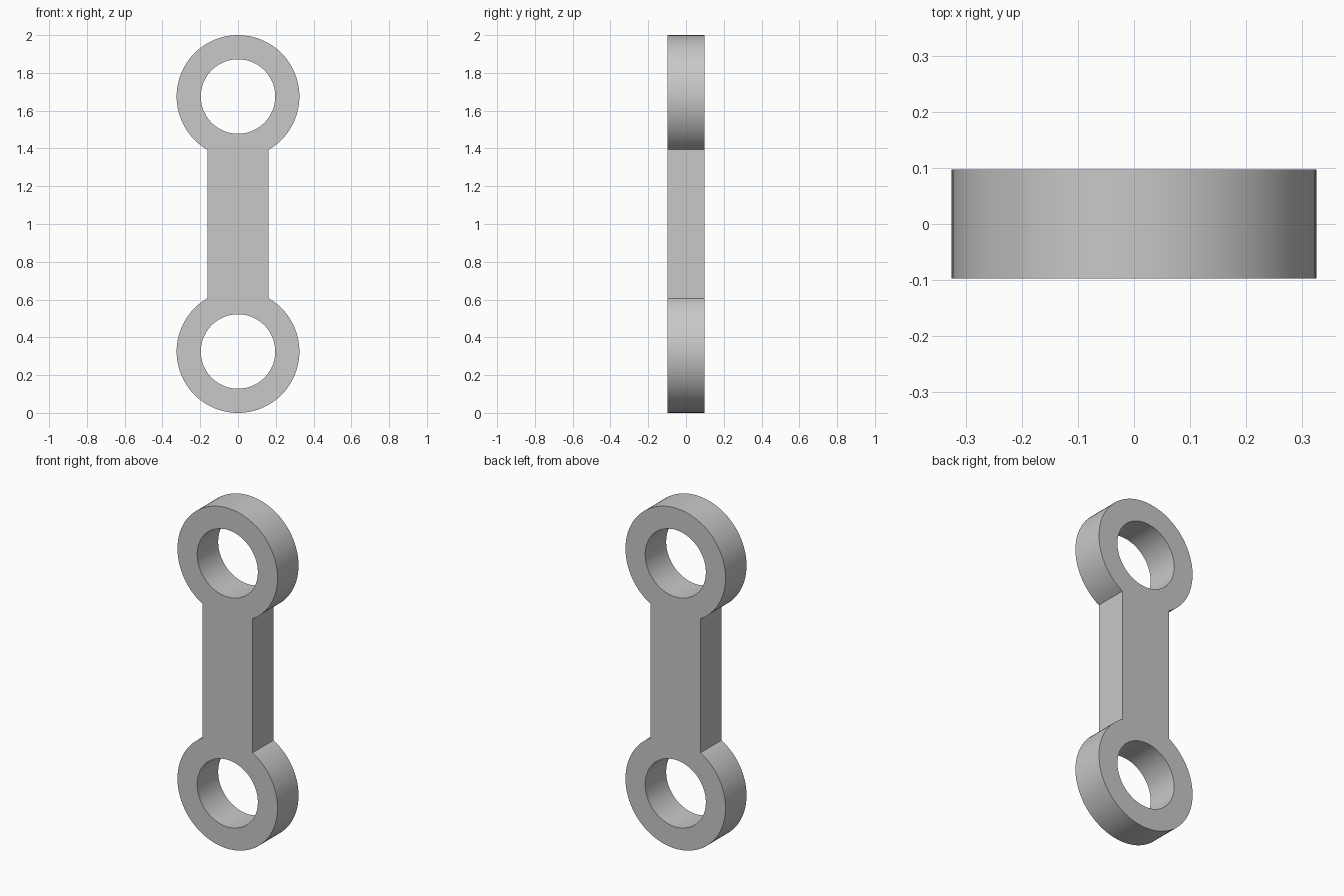
import bpy, bmesh
from math import cos, sin, radians, tau

cube = bpy.data.objects.get("Cube")
if cube:
    bpy.data.objects.remove(cube, do_unlink=True)

RING, HOLE, THICK = 0.325, 0.197, 0.195
LOW, HIGH = RING, 2 - RING
ARC_STEPS, HOLE_STEPS = 80, 96


def arc(radius, z, start, sweep, steps):
    angles = [start + sweep * i / steps for i in range(steps + 1)]
    return [(radius * cos(a), z + radius * sin(a)) for a in angles]


# Outline: two ring arcs joined by the straight sides of the bar
outline = (arc(RING, HIGH, radians(-60), radians(300), ARC_STEPS)
           + arc(RING, LOW, radians(120), radians(300), ARC_STEPS))
holes = [arc(HOLE, z, 0, tau, HOLE_STEPS)[:-1] for z in (LOW, HIGH)]

# Fill the profile with its two holes and extrude it through the thickness
bm = bmesh.new()
edges = []
for loop in [outline] + holes:
    verts = [bm.verts.new((x, -THICK / 2, z)) for x, z in loop]
    edges += [bm.edges.new((v, verts[i - 1])) for i, v in enumerate(verts)]
bmesh.ops.triangle_fill(bm, edges=edges, use_beauty=True, use_dissolve=False)
extruded = bmesh.ops.extrude_face_region(bm, geom=bm.faces[:], use_keep_orig=True)["geom"]
bmesh.ops.translate(bm, vec=(0, THICK, 0),
                    verts=[g for g in extruded if isinstance(g, bmesh.types.BMVert)])
bmesh.ops.recalc_face_normals(bm, faces=bm.faces[:])
mesh = bpy.data.meshes.new("link_bar")
bm.to_mesh(mesh)
bm.free()

# Plain grey material
grey = bpy.data.materials.new("light_grey")
grey.use_nodes = True
colour = (0.58, 0.58, 0.58, 1)
grey.diffuse_color = colour
grey.node_tree.nodes["Principled BSDF"].inputs["Base Color"].default_value = colour
mesh.materials.append(grey)

# Smooth round walls, crisp rims
link = bpy.data.objects.new("link_bar", mesh)
bpy.context.collection.objects.link(link)
bpy.context.view_layer.objects.active = link
link.select_set(True)
bpy.ops.object.shade_smooth_by_angle(angle=radians(30))
